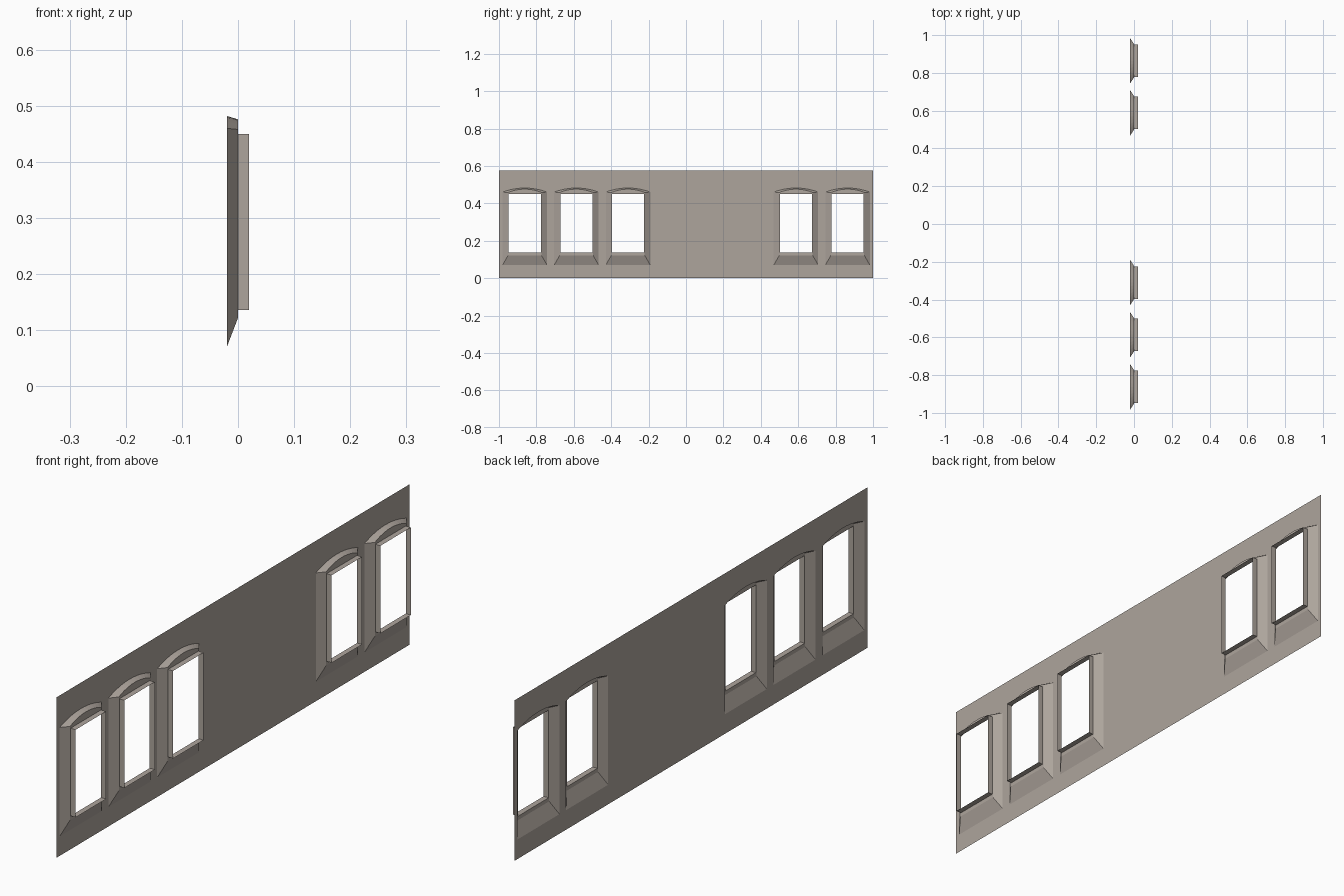
import bpy, bmesh, math

if "Cube" in bpy.data.objects:
    bpy.data.objects.remove(bpy.data.objects["Cube"])

WALL_X, RING_X, LIP_X = -0.02, 0.0, 0.02
HEIGHT = 0.575
CENTRES = [-0.862, -0.586, -0.31, 0.588, 0.864]

stone = bpy.data.materials.new("warm grey stone")
stone.diffuse_color = (0.42, 0.375, 0.335, 1)
stone.use_nodes = True
stone.node_tree.nodes["Principled BSDF"].inputs["Base Color"].default_value = stone.diffuse_color


def arch_profile(yc, half, bottom, spring, peak, n=12):
    """Opening outline with a shallow segmental arch, as (y, z) points."""
    rise = peak - spring
    r = (half * half + rise * rise) / (2 * rise)
    a = math.asin(half / r)
    pts = [(yc - half, bottom), (yc + half, bottom)]
    for i in range(n + 1):
        t = a - 2 * a * i / n
        pts.append((yc + r * math.sin(t), peak - r + r * math.cos(t)))
    return pts


def rect(y0, y1, z0, z1):
    return [(y0, z0), (y1, z0), (y1, z1), (y0, z1)]


def outer(yc):
    return arch_profile(yc, 0.119, 0.07, 0.46, 0.482)


def inner(yc):
    return arch_profile(yc, 0.089, 0.122, 0.458, 0.476)


def hole(yc):
    return rect(yc - 0.086, yc + 0.086, 0.136, 0.45)


def add_loop(bm, pts, x):
    vs = [bm.verts.new((x, y, z)) for y, z in pts]
    es = [bm.edges.new((v, vs[(i + 1) % len(vs)])) for i, v in enumerate(vs)]
    return vs, es


def sheet(bm, loops, x):
    """Flat sheet at x: first loop is the outline, the others are holes."""
    edges = []
    for pts in loops:
        edges += add_loop(bm, pts, x)[1]
    bmesh.ops.triangle_fill(bm, edges=edges, use_beauty=True, normal=(-1, 0, 0))


def tube(bm, a, xa, b, xb):
    """Side walls joining two outlines with equal point counts."""
    va, vb = add_loop(bm, a, xa)[0], add_loop(bm, b, xb)[0]
    n = len(va)
    for i in range(n):
        j = (i + 1) % n
        bm.faces.new((va[i], vb[i], vb[j], va[j]))


def finish(bm, name):
    bmesh.ops.remove_doubles(bm, verts=bm.verts[:], dist=1e-5)
    bmesh.ops.dissolve_limit(bm, angle_limit=0.001, verts=bm.verts[:], edges=bm.edges[:])
    me = bpy.data.meshes.new(name)
    bm.to_mesh(me)
    bm.free()
    me.materials.append(stone)
    ob = bpy.data.objects.new(name, me)
    bpy.context.collection.objects.link(ob)


# Wall sheet with five arched openings
bm = bmesh.new()
sheet(bm, [rect(-1, 1, 0, HEIGHT)] + [outer(c) for c in CENTRES], WALL_X)
finish(bm, "wall")

for i, c in enumerate(CENTRES, 1):
    # Splayed sill, jambs and arch
    bm = bmesh.new()
    tube(bm, outer(c), WALL_X, inner(c), RING_X)
    finish(bm, f"splayed_reveal_{i}")
    # Flat surround and the square lip behind it
    bm = bmesh.new()
    sheet(bm, [inner(c), hole(c)], RING_X)
    tube(bm, hole(c), RING_X, hole(c), LIP_X)
    finish(bm, f"window_frame_{i}")
